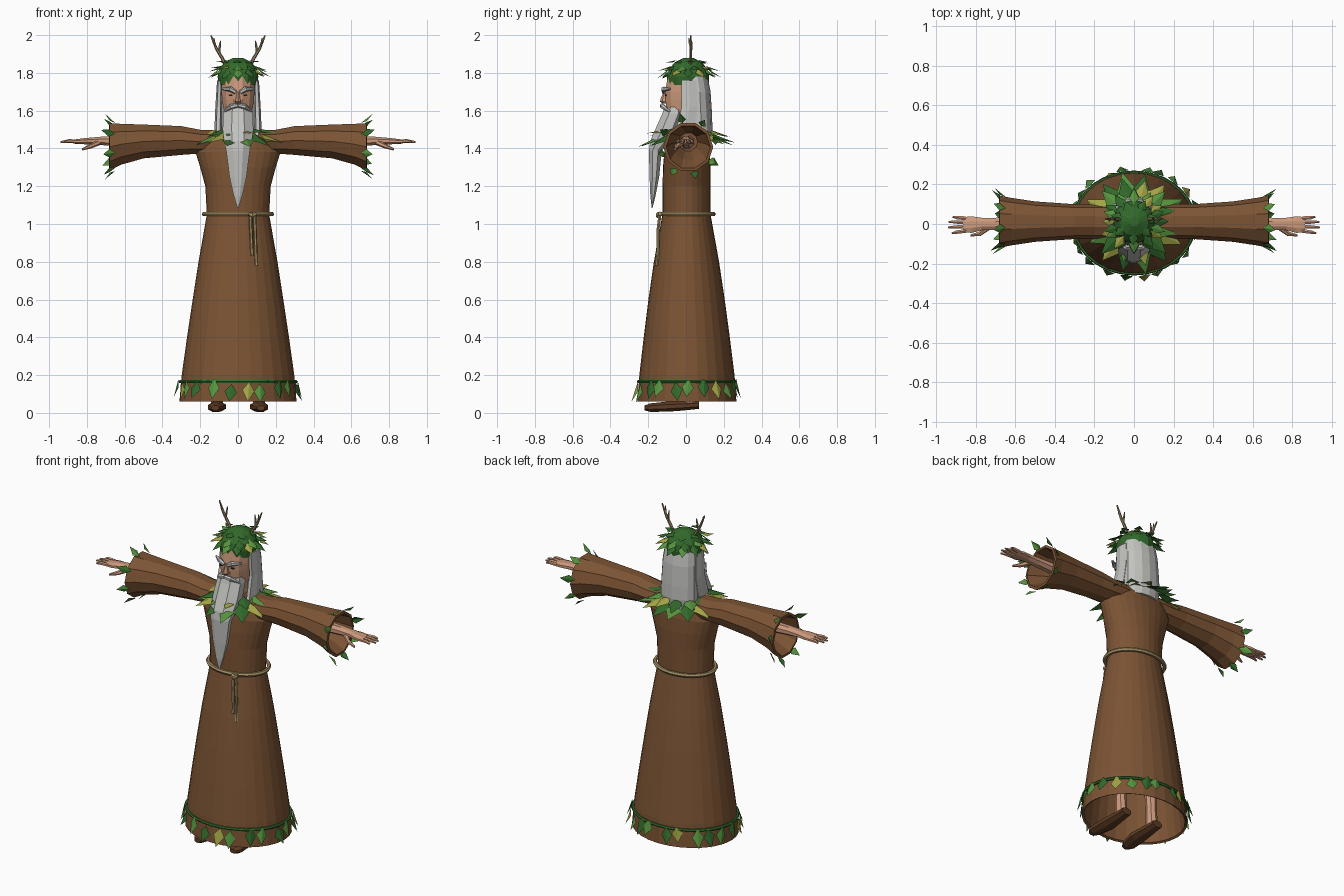
import bpy, bmesh, math, random
from mathutils import Vector as V

if "Cube" in bpy.data.objects:
    bpy.data.objects.remove(bpy.data.objects["Cube"])

random.seed(4)
COLS = {
    "robe_brown": (0.20, 0.088, 0.034), "skin": (0.60, 0.32, 0.20), "hair_grey": (0.54, 0.54, 0.52),
    "dark_green": (0.032, 0.14, 0.024), "mid_green": (0.095, 0.30, 0.05), "olive": (0.36, 0.37, 0.06),
    "rope_tan": (0.38, 0.28, 0.13), "antler_brown": (0.31, 0.23, 0.13),
    "shoe_brown": (0.11, 0.045, 0.018), "eye_dark": (0.03, 0.02, 0.015)}
MATS = {}
for name, c in COLS.items():
    MATS[name] = bpy.data.materials.new(name)
    MATS[name].diffuse_color = (*c, 1)
GREENS = ["dark_green", "mid_green", "olive"]


def finish(name, bm, *mats, recalc=True):
    if recalc:
        bmesh.ops.recalc_face_normals(bm, faces=bm.faces)
    me = bpy.data.meshes.new(name)
    bm.to_mesh(me)
    bm.free()
    for m in mats:
        me.materials.append(MATS[m])
    ob = bpy.data.objects.new(name, me)
    bpy.context.collection.objects.link(ob)
    return ob


def ring(c, u, v, n, turn=0.0):
    """Ellipse of n points round c with half-axes u and v."""
    c, u, v = V(c), V(u), V(v)
    return [c + u * math.cos(a) + v * math.sin(a)
            for a in (math.tau * (i + turn) / n for i in range(n))]


def add_loft(bm, rings):
    vs = [[bm.verts.new(p) for p in r] for r in rings]
    n = len(vs[0])
    for a, b in zip(vs, vs[1:]):
        for i in range(n):
            bm.faces.new((a[i], a[(i + 1) % n], b[(i + 1) % n], b[i]))
    bm.faces.new(vs[0])
    bm.faces.new(vs[-1])


def loft_z(name, rows, mat, n, turn=0.0):
    """Rows of (z, x centre, half width, y front, y back)."""
    bm = bmesh.new()
    add_loft(bm, [ring((x, (f + b) / 2, z), (w, 0, 0), (0, (b - f) / 2, 0), n, turn)
                  for z, x, w, f, b in rows])
    return finish(name, bm, mat)


def add_tube(bm, pts, radii, n=6):
    pts = [V(p) for p in pts]
    rings = []
    for i, p in enumerate(pts):
        d = (pts[min(i + 1, len(pts) - 1)] - pts[max(i - 1, 0)]).normalized()
        u = d.cross(V((0, 1, 0)) if abs(d.y) < 0.9 else V((1, 0, 0))).normalized()
        rings.append(ring(p, u * radii[i], d.cross(u) * radii[i], n))
    add_loft(bm, rings)


def add_leaf(bm, base, d, normal, length, width, mat):
    """Pointed leaf folded along its midrib, facing along normal."""
    d = V(d).normalized()
    side = d.cross(V(normal)).normalized()
    up = side.cross(d)
    base = V(base)
    mid = base + d * length * 0.42 - up * width * 0.15
    b, t = bm.verts.new(base), bm.verts.new(base + d * length)
    l, r = bm.verts.new(mid + side * width / 2), bm.verts.new(mid - side * width / 2)
    for f in ((b, t, r), (b, l, t)):
        bm.faces.new(f).material_index = mat


def add_loop(bm, z, rx, ry, yc, r, n=32):
    """Closed elliptical cord."""
    vs = []
    for i in range(n):
        a = math.tau * i / n
        d = V((math.cos(a), math.sin(a), 0))
        c = V((rx * d.x, yc + ry * d.y, z))
        vs.append([bm.verts.new(p) for p in ring(c, d * r, (0, 0, r), 6)])
    for i in range(n):
        for j in range(6):
            k = (j + 1) % 6
            p, q = vs[i], vs[(i + 1) % n]
            bm.faces.new((p[j], q[j], q[k], p[k]))


# Robe body, hollow under the hem
loft_z("robe", [(.5, 0, .235, -.195, .20), (.066, 0, .298, -.245, .255), (.06, 0, .31, -.257, .267),
                (.2, 0, .298, -.247, .257), (.4, 0, .27, -.224, .232),
                (.6, 0, .24, -.199, .205), (.8, 0, .209, -.17, .175), (1.05, 0, .165, -.125, .13),
                (1.2, 0, .173, -.124, .13), (1.3, 0, .200, -.122, .13), (1.38, 0, .225, -.115, .125),
                (1.44, 0, .20, -.105, .115), (1.5, 0, .10, -.075, .09)], "robe_brown", 28)

# Sleeves, hollow at the cuff: x, z centre, half depth, half height
SLEEVE = [(.05, 1.44, .085, .06), (.2, 1.436, .088, .066), (.3, 1.442, .088, .08), (.5, 1.437, .102, .094),
          (.62, 1.422, .12, .114), (.68, 1.408, .132, .132), (.682, 1.408, .117, .117),
          (.6, 1.425, .092, .088), (.48, 1.435, .05, .05)]
for s, tag in ((-1, "left"), (1, "right")):
    bm = bmesh.new()
    add_loft(bm, [ring((s * x, .012, z), (0, ry, 0), (0, 0, rz), 10) for x, z, ry, rz in SLEEVE])
    finish("sleeve_" + tag, bm, "robe_brown")

    # Arm, palm, fingers and thumb
    bm = bmesh.new()
    add_loft(bm, [ring((s * x, y, z), (0, ry, 0), (0, 0, rz), 8, .5) for x, y, z, ry, rz in
                  [(.47, .005, 1.435, .04, .038), (.70, 0, 1.44, .034, .026), (.77, 0, 1.44, .034, .02),
                   (.82, -.003, 1.438, .045, .017), (.865, -.004, 1.436, .042, .012)]])
    for y0, y1, end in ((-.035, -.047, .92), (-.013, -.017, .94), (.009, .011, .937), (.029, .036, .915)):
        add_tube(bm, [(s * .85, y0, 1.437), (s * .895, (y0 + y1) / 2, 1.439), (s * end, y1, 1.434)],
                 (.011, .010, .005))
    add_tube(bm, [(s * .74, -.02, 1.43), (s * .78, -.05, 1.412), (s * .825, -.058, 1.395)], (.015, .012, .006))
    finish("hand_" + tag, bm, "skin")

    # Leaves round the cuff
    bm = bmesh.new()
    for i in range(8):
        a = math.tau * (i + .3) / 8
        o = V((0, math.cos(a), math.sin(a)))
        d = V((s * random.uniform(.6, 1.1), 0, 0)) + o * .6
        base = V((s * .65, .012, 1.408)) + o * .13
        add_leaf(bm, base, d, o - V((s * .5, 0, 0)), random.uniform(.07, .09), .046, (0, 1, 1)[i % 3])
    finish("cuff_leaves_" + tag, bm, "dark_green", "mid_green", recalc=False)

    # Shoe with its heel a little raised, and leg inside the robe
    loft = []
    for y, w, low, top in ((-.22, .022, .012, .04), (-.19, .042, .004, .052), (-.10, .05, .004, .062),
                           (-.02, .042, .01, .064), (.07, .034, .02, .064)):
        x = s * (.11 + (.01 if y < -.1 else 0))
        loft.append(ring((x, y, (top + low) / 2), (w, 0, 0), (0, 0, (top - low) / 2), 8, .5))
    bm = bmesh.new()
    add_loft(bm, loft)
    finish("shoe_" + tag, bm, "shoe_brown")
    loft_z("leg_" + tag, [(.045, s * .11, .032, -.02, .06), (.14, s * .11, .03, -.015, .05),
                          (.25, s * .108, .034, -.02, .05)], "skin", 8)

    # Antler with a fork
    bm = bmesh.new()
    add_tube(bm, [(s * .055, .02, 1.82), (s * .085, .025, 1.88), (s * .115, .025, 1.93), (s * .143, .025, 1.998)],
             (.010, .009, .008, .004))
    add_tube(bm, [(s * .10, .025, 1.905), (s * .097, .03, 1.94), (s * .092, .03, 1.97)], (.007, .006, .003))
    add_tube(bm, [(s * .118, .025, 1.935), (s * .125, .018, 1.96), (s * .128, .016, 1.985)], (.006, .005, .003))
    finish("antler_" + tag, bm, "antler_brown")

    # Side lock, eyebrow, eye, half of the moustache
    loft_z("side_lock_" + tag, [(1.76, s * .097, .014, -.03, .06), (1.62, s * .102, .018, -.03, .07),
                                (1.5, s * .105, .02, -.06, .05), (1.43, s * .092, .008, -.09, -.04)],
           "hair_grey", 6)
    bm = bmesh.new()
    add_tube(bm, [(s * .012, -.118, 1.697), (s * .04, -.118, 1.714), (s * .085, -.085, 1.715)], (.011, .014, .006))
    finish("eyebrow_" + tag, bm, "hair_grey")
    bm = bmesh.new()
    add_loft(bm, [ring((s * .038, y, 1.682), (.012, 0, 0), (0, 0, .004), 8) for y in (-.112, -.103)])
    finish("eye_" + tag, bm, "eye_dark")
    bm = bmesh.new()
    add_tube(bm, [(0, -.128, 1.628), (s * .035, -.123, 1.622), (s * .075, -.085, 1.595)], (.011, .014, .005))
    finish("moustache_" + tag, bm, "hair_grey")

# Head and nose
loft_z("head", [(1.45, 0, .06, -.06, .07), (1.56, 0, .065, -.09, .08), (1.61, 0, .08, -.108, .09),
                (1.66, 0, .088, -.112, .1), (1.70, 0, .09, -.114, .1), (1.78, 0, .09, -.10, .1)], "skin", 12, .5)
loft_z("nose", [(1.638, 0, .012, -.125, -.09), (1.648, 0, .019, -.138, -.09), (1.665, 0, .013, -.134, -.09),
                (1.70, 0, .008, -.118, -.09)], "skin", 6, .5)

# Long hair behind, and the beard
loft_z("hair", [(1.78, 0, .1, -.025, .115), (1.70, 0, .108, -.018, .13), (1.58, 0, .113, -.015, .138),
                (1.5, 0, .115, -.005, .14), (1.43, 0, .105, .0, .13)], "hair_grey", 14, .5)
loft_z("beard", [(1.62, 0, .072, -.118, 0), (1.585, 0, .084, -.13, 0), (1.5, 0, .088, -.168, -.03),
                 (1.44, 0, .08, -.194, -.07), (1.39, 0, .068, -.199, -.125), (1.25, 0, .049, -.195, -.14),
                 (1.15, 0, .025, -.19, -.16), (1.085, 0, .003, -.182, -.177)], "hair_grey", 8, .5)

# Leafy cap: dome, then rows of leaves
loft_z("cap", [(1.735, 0, .1, -.1, .119), (1.78, 0, .108, -.102, .123), (1.82, 0, .1, -.09, .113),
               (1.855, 0, .073, -.06, .085), (1.88, 0, .025, -.012, .037)], "dark_green", 12)
bm = bmesh.new()
for count, r, z, slope, length, off in ((12, .098, 1.825, -.75, .09, 0), (10, .088, 1.838, -.3, .085, .5),
                                        (7, .06, 1.868, -.25, .06, .2)):
    for i in range(count):
        a = math.tau * (i + off) / count
        o = V((math.cos(a), math.sin(a), 0))
        d = o + V((0, 0, slope + random.uniform(-.15, .15)))
        add_leaf(bm, V((0, .012, z)) + o * r, d, (0, 0, 1), length * random.uniform(.85, 1.05),
                 .052, (0, 2, 1, 0, 1)[i % 5] if r > .07 else 0)
finish("cap_leaves", bm, *GREENS, recalc=False)

# Leaf collar in two layers
bm = bmesh.new()
for count, r, z, slope, length, width, off in ((14, .115, 1.485, -.42, .165, .09, 0),
                                               (12, .10, 1.507, -.28, .135, .075, .5)):
    for i in range(count):
        a = math.tau * (i + off) / count
        o = V((math.cos(a), math.sin(a), 0))
        d = o + V((0, 0, slope + random.uniform(-.12, .08)))
        add_leaf(bm, V((o.x * r * 1.05, .01 + o.y * r, z)), d, (0, 0, 1),
                 length * random.uniform(.85, 1.05), width, (0, 1, 2, 0, 1, 0, 2)[i % 7])
finish("collar_leaves", bm, *GREENS, recalc=False)

# Rope belt with hanging ends
bm = bmesh.new()
add_loop(bm, 1.052, .18, .14, .006, .012)
for x, end in ((.066, .83), (.088, .78)):
    add_tube(bm, [(x, -.138, 1.05), (x + .002, -.147, .98), (x + .008, -.15, end + .03), (x + .01, -.155, end)],
             (.009, .009, .009, .010))
add_tube(bm, [(.06, -.142, 1.055), (.075, -.147, 1.045), (.095, -.137, 1.055)], (.012, .015, .012))
finish("rope_belt", bm, "rope_tan")

# Hem vine and its leaves
bm = bmesh.new()
add_loop(bm, .165, .306, .256, .005, .009, 36)
finish("hem_vine", bm, "dark_green")
bm = bmesh.new()
for i in range(22):
    a = math.tau * (i + random.uniform(-.25, .25)) / 22
    o = V((math.cos(a), math.sin(a), 0))
    base = V((o.x * .315, .005 + o.y * .265, random.uniform(.15, .185)))
    d = o * random.uniform(.12, .35) + V((-o.y, o.x, 0)) * random.uniform(-.2, .2) - V((0, 0, 1))
    add_leaf(bm, base, d, o, random.uniform(.09, .115), .066, (1, 0, 2, 1, 0)[i % 5])
finish("hem_leaves", bm, *GREENS, recalc=False)

for m in bpy.data.materials:
    if m.users and not m.is_grease_pencil:
        m.use_nodes = True
        m.node_tree.nodes["Principled BSDF"].inputs["Base Color"].default_value = m.diffuse_color
